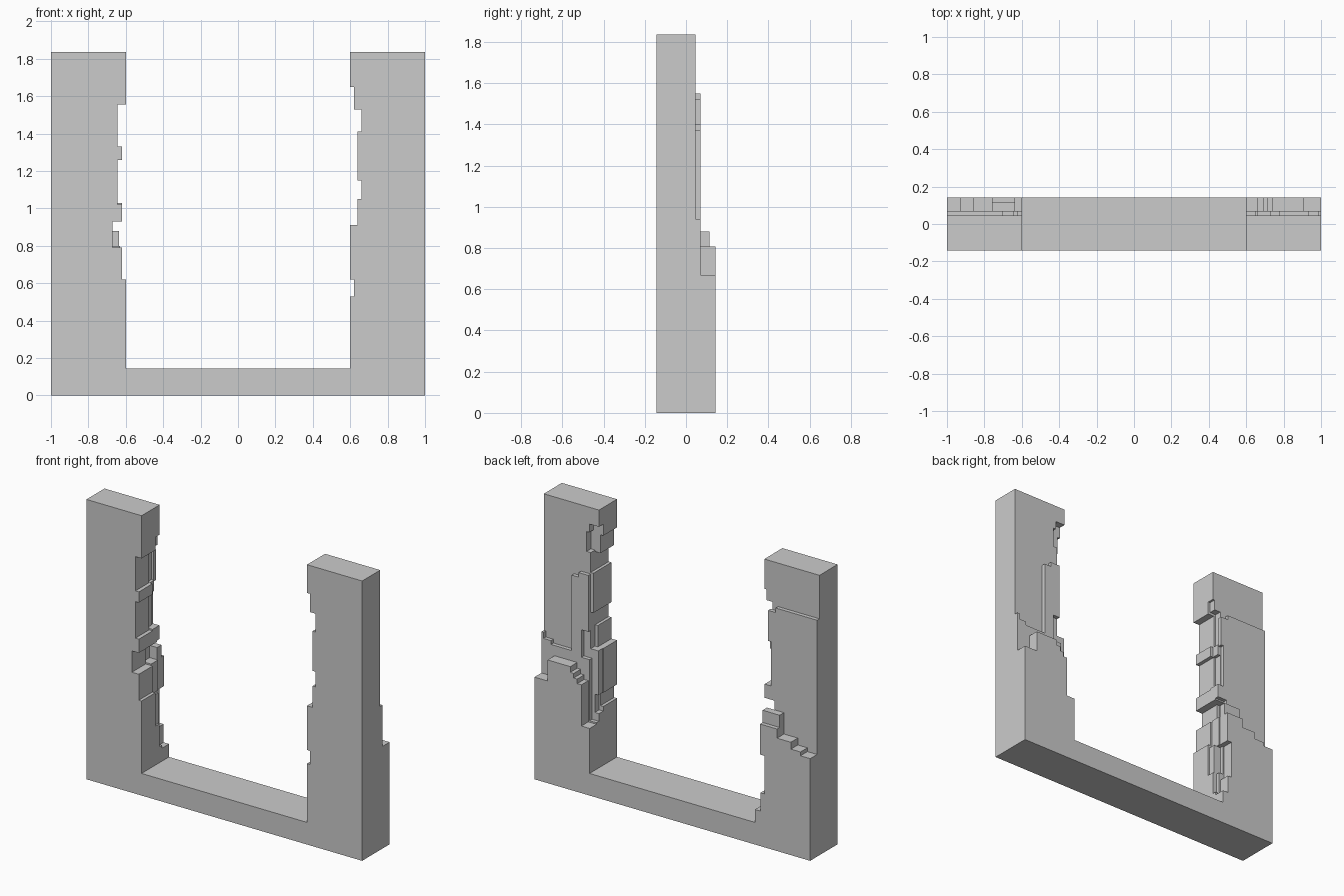
import bpy, bmesh

if "Cube" in bpy.data.objects:
    bpy.data.objects.remove(bpy.data.objects["Cube"])


def stairs(steps):
    """Stepped outline from the outer foot: alternating z and x values."""
    x, z, pts = 1.0, 0.0, [(1.0, 0.0)]
    for i, v in enumerate(steps):
        if i % 2 == 0:
            z = v
        else:
            x = v
        pts.append((x, z))
    return pts


def slab(name, y0, y1, left, right):
    """One U-shaped layer of the wall, extruded between y0 and y1."""
    pts = [(-x, z) for x, z in stairs(left)] + stairs(right)[::-1]
    bm = bmesh.new()
    face = bm.faces.new([bm.verts.new((x, y0, z)) for x, z in pts])
    ext = bmesh.ops.extrude_face_region(bm, geom=[face])
    verts = [g for g in ext["geom"] if isinstance(g, bmesh.types.BMVert)]
    bmesh.ops.translate(bm, verts=verts, vec=(0, y1 - y0, 0))
    bmesh.ops.recalc_face_normals(bm, faces=bm.faces)
    mesh = bpy.data.meshes.new(name)
    bm.to_mesh(mesh)
    bm.free()
    obj = bpy.data.objects.new(name, mesh)
    bpy.context.collection.objects.link(obj)
    return obj


# Front layer with the outline seen from the front
wall = slab("broken_wall_frame", -0.142, 0.0,
            [1.835, .6, 1.555, .645, 1.33, .62, 1.26, .645, 1.02, .62, .93, .67,
             .79, .62, .62, .6, .145],
            [1.835, .6, 1.65, .62, 1.53, .66, 1.41, .64, 1.15, .66, 1.05, .64,
             .91, .6, .62, .62, .53, .6, .145])

# Rear layers, each more eroded
layers = [
    slab("upper_back_layer", 0.0, 0.045,
         [1.835, .6, 1.64, .615, 1.57, .66, 1.33, .64, 1.26, .66, 1.03, .62,
          .93, .69, .8, .63, .6, .61, .4, .6, .145],
         [1.835, .6, 1.725, .67, 1.67, .69, 1.54, .66, 1.41, .64, 1.15, .66,
          .91, .605, .62, .63, .5, .6, .145]),
    slab("middle_back_layer", 0.045, 0.07,
         [1.55, .70, 1.52, .645, 1.32, .665, 1.03, .62, .94, .69,
          .8, .63, .6, .66, .4, .63, .25, .6, .145],
         [.94, .985, .90, .93, .875, .78, 1.37, .73, 1.40, .66, 1.03, .71,
          .85, .65, .45, .6, .145]),
    slab("lower_back_layer", 0.07, 0.115,
         [.67, .93, .695, .86, .74, .76, .88, .636, .6, .67, .35, .64, .23, .6, .145],
         [.67, .905, .808, .74, .77, .715, .74, .69, .71, .66, .44, .6, .145]),
    slab("rear_face_layer", 0.115, 0.142,
         [.67, .93, .695, .86, .74, .76, .80, .636, .6, .67, .35, .64, .23, .6, .145],
         [.67, .905, .808, .74, .77, .715, .74, .69, .71, .66, .44, .6, .145]),
]

# Fuse the layers into one solid
bpy.context.view_layer.objects.active = wall
for layer in layers:
    mod = wall.modifiers.new("union", "BOOLEAN")
    mod.operation, mod.solver, mod.object = "UNION", "EXACT", layer
    bpy.ops.object.modifier_apply(modifier=mod.name)
    bpy.data.objects.remove(layer)

# Clear leftover seams between flush layers
bm = bmesh.new()
bm.from_mesh(wall.data)
bmesh.ops.remove_doubles(bm, verts=bm.verts, dist=1e-5)
bmesh.ops.dissolve_limit(bm, angle_limit=0.01, verts=bm.verts, edges=bm.edges)
bm.to_mesh(wall.data)
bm.free()
